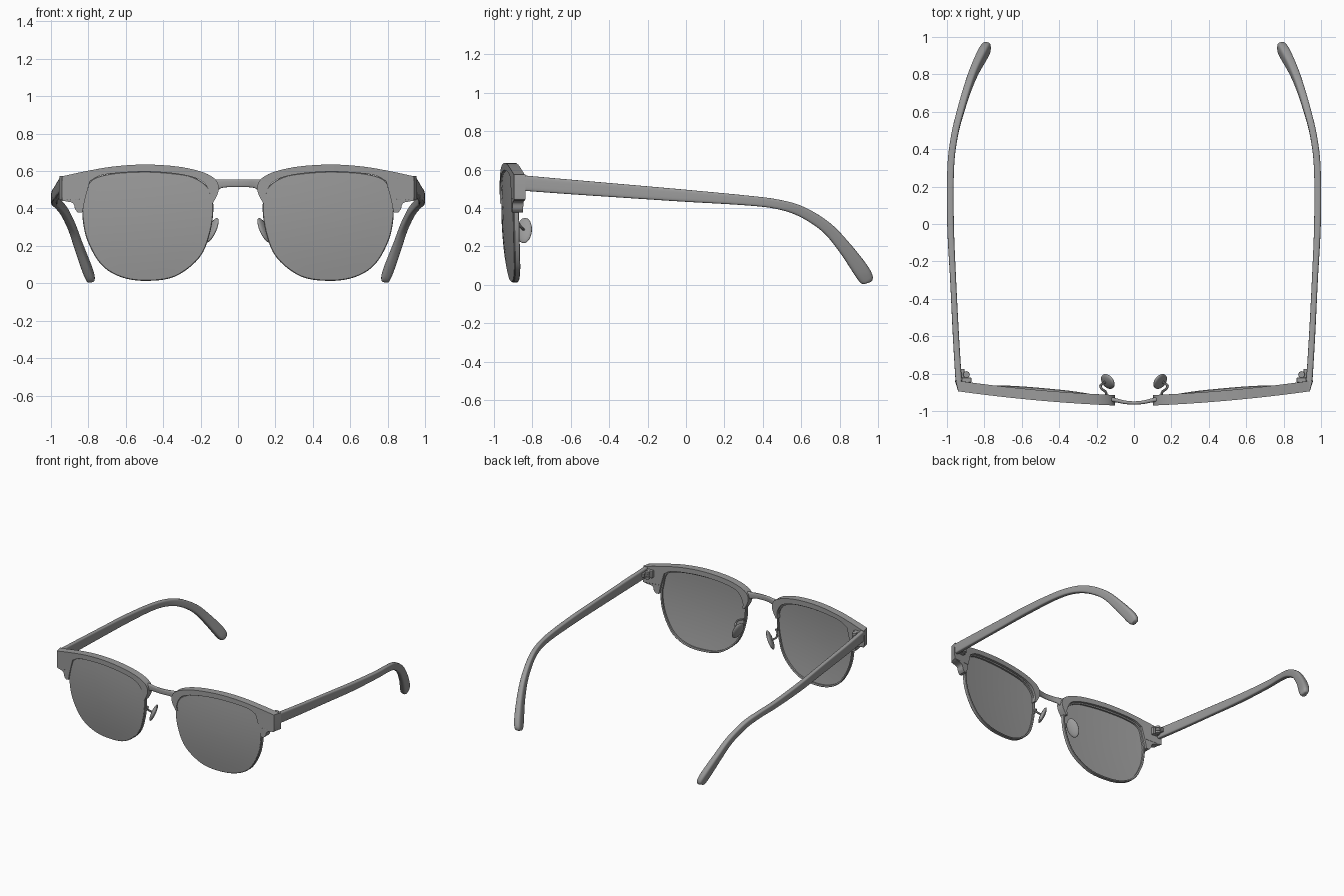
import bpy, bmesh, math
from mathutils import Vector, Matrix

if "Cube" in bpy.data.objects:
    bpy.data.objects.remove(bpy.data.objects["Cube"])

# Dark grey finish shared by all parts
GREY = bpy.data.materials.new("dark_grey")
GREY.diffuse_color = (.33, .33, .33, 1)
GREY.use_nodes = True
GREY.node_tree.nodes["Principled BSDF"].inputs["Base Color"].default_value = GREY.diffuse_color


def spline(pts, steps, closed=False):
    """Catmull-Rom through points of any dimension."""
    n, out = len(pts), []
    pick = (lambda i: pts[i % n]) if closed else (lambda i: pts[max(0, min(n - 1, i))])
    for i in range(n if closed else n - 1):
        a, b, c, d = (pick(i + k) for k in (-1, 0, 1, 2))
        for s in range(steps):
            t = s / steps
            out.append(tuple(0.5 * (2 * q + (r - p) * t + (2 * p - 5 * q + 4 * r - w) * t * t
                                    + (3 * q - p - 3 * r + w) * t ** 3)
                             for p, q, r, w in zip(a, b, c, d)))
    if not closed:
        out.append(pts[-1])
    return out


def finish(name, bm, mirror=True, bevel=0, angle=35):
    bmesh.ops.recalc_face_normals(bm, faces=bm.faces)
    me = bpy.data.meshes.new(name)
    bm.to_mesh(me)
    bm.free()
    me.materials.append(GREY)
    ob = bpy.data.objects.new(name, me)
    bpy.context.collection.objects.link(ob)
    bpy.ops.object.select_all(action='DESELECT')
    ob.select_set(True)
    bpy.context.view_layer.objects.active = ob
    bpy.ops.object.shade_smooth_by_angle(angle=math.radians(angle))
    if bevel:
        b = ob.modifiers.new("Bevel", 'BEVEL')
        b.width, b.segments, b.limit_method = bevel, 2, 'ANGLE'
        b.angle_limit = math.radians(50)
    if mirror:
        ob.modifiers.new("Mirror", 'MIRROR').use_mirror_merge = False
    return ob


def loft(name, rings, loop=False, **kw):
    """Skin a list of closed rings; cap the ends unless looped."""
    bm = bmesh.new()
    vs = [[bm.verts.new(p) for p in r] for r in rings]
    n = len(rings[0])
    for i in range(len(vs) if loop else len(vs) - 1):
        a, b = vs[i], vs[(i + 1) % len(vs)]
        for j in range(n):
            bm.faces.new((a[j], a[(j + 1) % n], b[(j + 1) % n], b[j]))
    if not loop:
        bm.faces.new(vs[0])
        bm.faces.new(vs[-1])
    return finish(name, bm, **kw)


def section(c, u, v, w, h, n=24, power=4):
    """Rounded-rectangle ring around c in the plane of u, v."""
    ring = []
    for k in range(n):
        t = 2 * math.pi * (k + 0.5) / n
        f = lambda q: math.copysign(abs(q) ** (2 / power), q)
        ring.append(c + u * (w / 2 * f(math.cos(t))) + v * (h / 2 * f(math.sin(t))))
    return ring


# Wrap of the frame front and the domed lens surface
def front_y(x):
    return -0.974 + 0.03 * x + 0.058 * x * x


def lens_y(x, z):
    return front_y(x) + 0.003 + 0.21 * (z - 0.42) ** 2 + 0.04 * (x - 0.45) ** 2


# Brow: outer and inner edge stations (xo, zo, xi, zi)
stations = [(.137, .425, .152, .425), (.112, .47, .147, .46), (.103, .515, .158, .50),
            (.125, .56, .185, .54), (.20, .598, .24, .567), (.33, .625, .35, .588),
            (.5, .635, .5, .597), (.66, .625, .65, .589), (.80, .602, .735, .576),
            (.935, .573, .786, .549), (.955, .565, .793, .54), (.957, .46, .815, .46),
            (.945, .443, .818, .45), (.885, .43, .822, .43), (.87, .395, .829, .395),
            (.855, .378, .832, .38)]
rings = []
for xo, zo, xi, zi in spline(stations, 5):
    xf = min(xo, .938 + .1 * (xo - .938))
    rings.append([(xf, front_y(xf), zo), (xo, front_y(xo) + .056, zo),
                  (xi, front_y(xi) + .056, zi), (xi, front_y(xi), zi)])
loft("brow", rings, bevel=.006)

# Lens and the thin metal rim around it
outline = spline([(.51, .598), (.68, .586), (.788, .548), (.822, .45), (.832, .36), (.806, .23),
                  (.732, .10), (.625, .033), (.49, .013), (.335, .037), (.204, .14), (.147, .28),
                  (.132, .42), (.158, .51), (.24, .568), (.36, .59)], 5, closed=True)
CX, CZ = .49, .32


def lens_ring(s, dy, grow=0):
    ring = []
    for x, z in outline:
        d = Vector((x - CX, z - CZ))
        d = d * s + d.normalized() * grow
        px, pz = CX + d.x, CZ + d.y
        ring.append((px, lens_y(px, pz) + dy, pz))
    return ring


scales = [.03, .2, .4, .6, .8, .985]
loft("lens", [lens_ring(s, 0) for s in scales] + [lens_ring(s, .014) for s in reversed(scales)])
loft("lens_rim", [lens_ring(1, .004, -.011), lens_ring(1, .002, -.004), lens_ring(1, .006, 0),
                  lens_ring(1, .028, 0), lens_ring(1, .031, -.004), lens_ring(1, .029, -.013)],
     loop=True)

# Bridge between the two brows
half = [(0, -.957, .535, .018, .042), (.05, -.953, .535, .019, .042),
        (.09, -.944, .532, .022, .048), (.12, -.938, .522, .026, .068), (.14, -.938, .518, .026, .072)]
path = [(-p[0],) + p[1:] for p in reversed(half[1:])] + half
loft("bridge", [section(Vector(p[:3]), Vector((0, 1, 0)), Vector((0, 0, 1)), p[3], p[4], power=3)
                for p in spline(path, 4)], mirror=False)

# Temple arm: x, y, z, thickness, height
arm = spline([(.937, -.846, .53, .034, .08), (.952, -.6, .510, .033, .076),
              (.967, -.3, .487, .032, .07), (.981, 0, .464, .036, .063), (.980, .3, .441, .036, .052),
              (.960, .47, .421, .036, .05), (.928, .6, .382, .038, .055), (.888, .73, .30, .041, .06),
              (.851, .825, .195, .046, .07), (.812, .902, .09, .052, .082),
              (.793, .934, .040, .050, .078), (.786, .947, .018, .040, .056),
              (.785, .950, .011, .014, .022)], 5)
rings = []
for i, p in enumerate(arm):
    t = (Vector(arm[min(i + 1, len(arm) - 1)][:3]) - Vector(arm[max(i - 1, 0)][:3])).normalized()
    up = Vector((1, 0, 0)).cross(t).normalized()
    rings.append(section(Vector(p[:3]), t.cross(up), up, p[3], p[4],
                         power=5 - 2.2 * i / len(arm)))
loft("temple", rings)

# Hinge: leaves on brow and temple with stacked barrels
bm = bmesh.new()
for c, s in (((.895, -.834, .53), (.05, .025, .055)), ((.918, -.80, .53), (.022, .05, .03))):
    bmesh.ops.create_cube(bm, size=1, matrix=Matrix.Translation(c) @ Matrix.Diagonal((*s, 1)))
for z in (.51, .53, .55):
    bmesh.ops.create_cone(bm, cap_ends=True, segments=20, radius1=.018, radius2=.018, depth=.017,
                          matrix=Matrix.Translation((.896, -.805, z)))
finish("hinge", bm, bevel=.002)

# Nose pad: flattened ellipsoid leaning with the nose
u = Vector((.06, .0, -.13)).normalized()
n = Vector((.025, .05, 0)).normalized().cross(u).normalized()
v = n.cross(u)
rot = Matrix((v, u, n)).transposed().to_4x4()
bm = bmesh.new()
bmesh.ops.create_uvsphere(bm, u_segments=28, v_segments=16, radius=1,
                          matrix=Matrix.Translation((.14, -.842, .283)) @ rot
                          @ Matrix.Diagonal((.043, .072, .016, 1)))
finish("nose_pad", bm, angle=60)

# Nose pad arm: thin bent wire from rim to pad
wire = spline([(.146, -.938, .33), (.150, -.90, .345), (.172, -.882, .335),
               (.178, -.862, .305), (.148, -.842, .285)], 6)
rings = []
for i, p in enumerate(wire):
    t = (Vector(wire[min(i + 1, len(wire) - 1)]) - Vector(wire[max(i - 1, 0)])).normalized()
    a = t.cross(Vector((0, 0, 1))).normalized()
    rings.append(section(Vector(p), a, t.cross(a), .014, .014, n=10, power=2))
loft("nose_pad_arm", rings)
